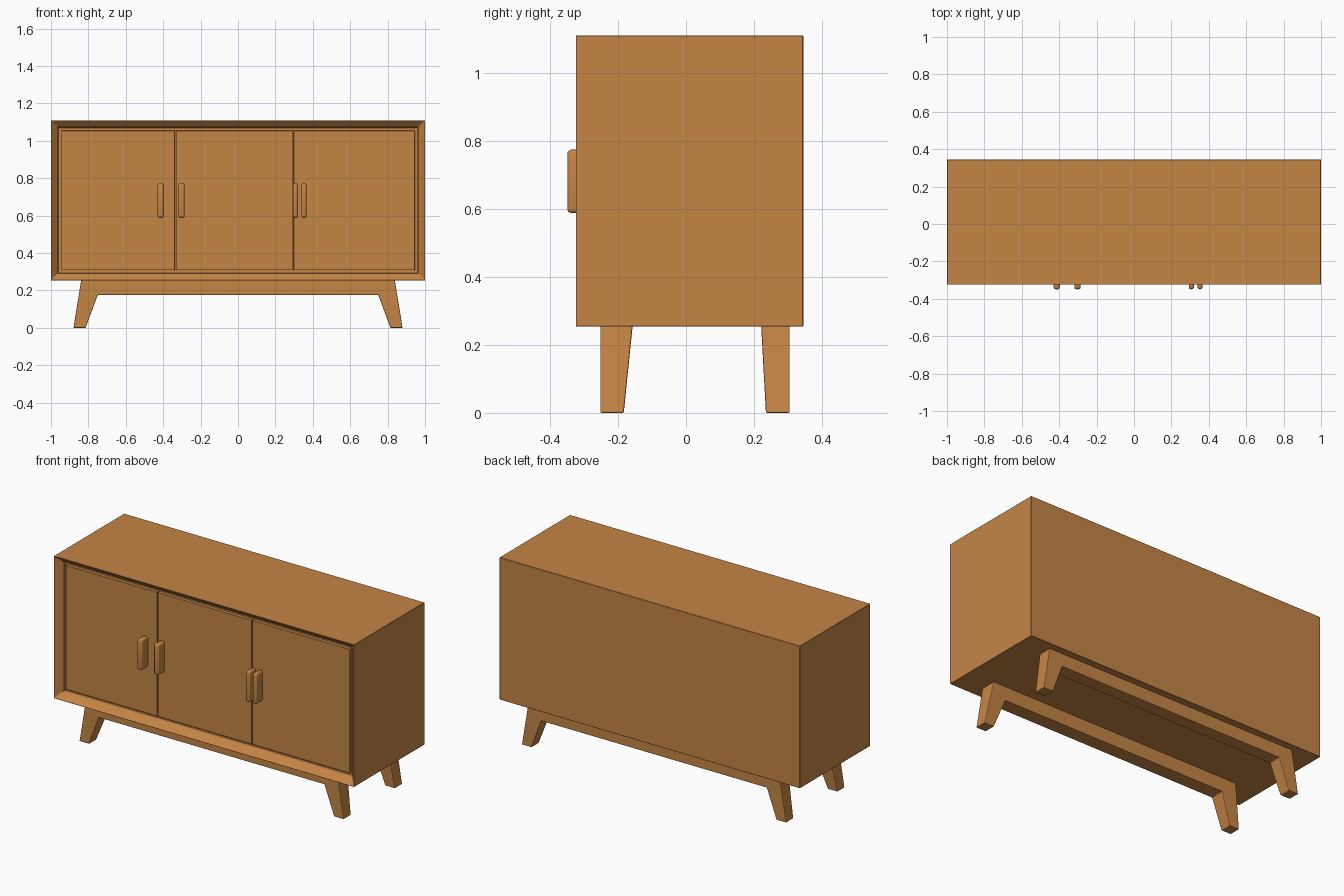
import bpy
import bmesh
from mathutils import Vector

cube = bpy.data.objects.get("Cube")
if cube:
    bpy.data.objects.remove(cube, do_unlink=True)

# Single warm wood colour
WOOD = (0.56, 0.235, 0.06, 1.0)
wood = bpy.data.materials.new("warm_wood")
wood.use_nodes = True
wood.diffuse_color = WOOD
wood.node_tree.nodes["Principled BSDF"].inputs["Base Color"].default_value = WOOD


def finish(bm, name, bevel=0.0, segments=1):
    """Turn a bmesh into a wooden object with softened edges."""
    bmesh.ops.recalc_face_normals(bm, faces=bm.faces[:])
    mesh = bpy.data.meshes.new(name)
    bm.to_mesh(mesh)
    bm.free()
    mesh.materials.append(wood)
    obj = bpy.data.objects.new(name, mesh)
    bpy.context.collection.objects.link(obj)
    if bevel:
        mod = obj.modifiers.new("soft_edges", "BEVEL")
        mod.width = bevel
        mod.segments = segments
        mod.limit_method = "ANGLE"
    return obj


def box(lo, hi):
    """Box between two opposite corners."""
    bm = bmesh.new()
    bmesh.ops.create_cube(bm, size=1)
    lo, hi = Vector(lo), Vector(hi)
    for v in bm.verts:
        v.co = (lo + hi) / 2 + v.co * (hi - lo)
    return bm


FRONT, BACK, BOTTOM, TOP = -0.325, 0.345, 0.254, 1.11
DOOR_Y = FRONT + 0.037
RIM = 0.052

# Cabinet shell with a front rim sloping in to the doors
bm = box((-1, FRONT, BOTTOM), (1, BACK, TOP))
bm.faces.ensure_lookup_table()
front = min(bm.faces, key=lambda f: f.calc_center_median().y)
bmesh.ops.inset_region(bm, faces=[front], thickness=RIM)
for v in front.verts:
    v.co.y = DOOR_Y
bmesh.ops.inset_region(bm, faces=[front], thickness=0.002)
for v in front.verts:
    v.co.y = DOOR_Y + 0.02
finish(bm, "cabinet_body", 0.002)

# Three doors separated by fine gaps
edges = [-1 + RIM, -0.335, 0.295, 1 - RIM]
for name, x0, x1 in zip(("right", "middle", "left"), edges, edges[1:]):
    bm = box((x0 + 0.003, DOOR_Y, BOTTOM + RIM + 0.003),
             (x1 - 0.003, DOOR_Y + 0.021, TOP - RIM - 0.003))
    finish(bm, name + "_door", 0.001)

# Upright rounded pulls
for i, (x, width) in enumerate(((-0.413, 0.034), (-0.302, 0.034),
                                (0.307, 0.028), (0.353, 0.028))):
    bm = box((x - width / 2, -0.349, 0.588), (x + width / 2, DOOR_Y + 0.005, 0.774))
    pull = finish(bm, f"door_pull_{i + 1}", 0.012, 3)
    for p in pull.data.polygons:
        p.use_smooth = True

# Leg frames: splayed legs joined by a rail, thinning toward the floor
half = [(0.838, 0.256), (0.88, 0.0), (0.815, 0.0), (0.75, 0.176)]
outline = half + [(-x, z) for x, z in reversed(half)]


def leg_frame(name, outer, inner_top, inner_foot):
    bm = bmesh.new()
    rows = []
    for side in range(2):
        row = []
        for x, z in outline:
            inner = inner_foot + (inner_top - inner_foot) * z / 0.256
            row.append(bm.verts.new((x, inner if side else outer, z)))
        rows.append(row)
        bm.faces.new(row)
    a, b = rows
    for i in range(len(a)):
        j = (i + 1) % len(a)
        bm.faces.new((a[i], a[j], b[j], b[i]))
    finish(bm, name, 0.004, 2)


leg_frame("front_leg_frame", -0.252, -0.157, -0.183)
leg_frame("back_leg_frame", 0.305, 0.221, 0.235)
